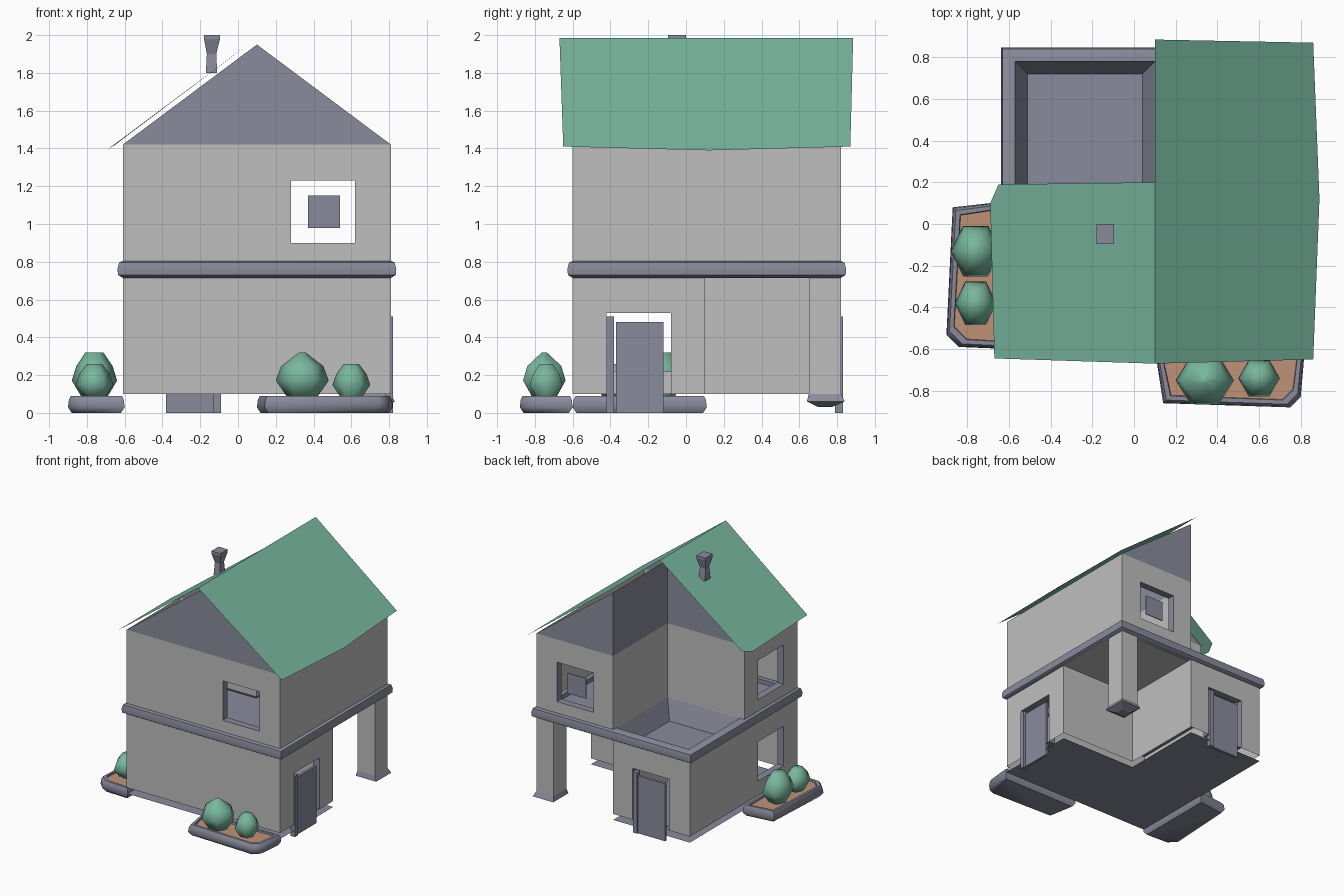
import bpy, bmesh, math
from mathutils import Vector

cube = bpy.data.objects.get("Cube")
if cube:
    bpy.data.objects.remove(cube)


def material(name, rgb):
    m = bpy.data.materials.new(name)
    m.use_nodes = True
    m.diffuse_color = (*rgb, 1)
    m.node_tree.nodes["Principled BSDF"].inputs["Base Color"].default_value = (*rgb, 1)
    return m


WALL = material("plaster_grey", (.52, .52, .52))
SLATE = material("slate_blue", (.25, .26, .33))
GREEN = material("leaf_green", (.19, .47, .34))
SOIL = material("soil_brown", (.52, .29, .19))

# House outline: outer walls and the inner corner lines
L, R, F, B, MID, CUT = -.61, .81, -.6, .82, .1, .1


def finish(name, bm, mat, smooth=None, normals=True):
    if normals:
        bmesh.ops.remove_doubles(bm, verts=bm.verts, dist=.0005)
        bmesh.ops.recalc_face_normals(bm, faces=bm.faces)
    me = bpy.data.meshes.new(name)
    bm.to_mesh(me)
    bm.free()
    me.materials.append(mat)
    ob = bpy.data.objects.new(name, me)
    bpy.context.collection.objects.link(ob)
    if smooth:
        bpy.ops.object.select_all(action="DESELECT")
        ob.select_set(True)
        bpy.context.view_layer.objects.active = ob
        bpy.ops.object.shade_smooth_by_angle(angle=math.radians(smooth))
    return ob


def face(bm, pts):
    return bm.faces.new([bm.verts.new(p) for p in pts])


def sheet(name, pts, mat):
    bm = bmesh.new()
    face(bm, pts)
    return finish(name, bm, mat, normals=False)


def loft(name, rings, mat, caps=True, closed=False, smooth=None):
    """Skin a stack of equal-length point rings."""
    bm = bmesh.new()
    vs = [[bm.verts.new(p) for p in ring] for ring in rings]
    pairs = list(zip(vs, vs[1:])) + ([(vs[-1], vs[0])] if closed else [])
    n = len(vs[0])
    for a, b in pairs:
        for i in range(n):
            bm.faces.new((a[i], a[(i + 1) % n], b[(i + 1) % n], b[i]))
    if caps and not closed:
        bm.faces.new(vs[0][::-1])
        bm.faces.new(vs[-1])
    return finish(name, bm, mat, smooth)


def rect(x0, x1, y0, y1, z, grow=0):
    return [(x0 - grow, y0 - grow, z), (x1 + grow, y0 - grow, z),
            (x1 + grow, y1 + grow, z), (x0 - grow, y1 + grow, z)]


def box(name, x0, x1, y0, y1, z0, z1, mat):
    return loft(name, [rect(x0, x1, y0, y1, z) for z in (z0, z1)], mat)


def wall_ring(name, corners, z0, z1, holes):
    """Vertical walls round an outline; holes maps wall index to (a, b, low, high)."""
    bm = bmesh.new()
    n = len(corners)
    for i in range(n):
        a, b = Vector(corners[i]), Vector(corners[(i + 1) % n])
        axis = 0 if abs(b.x - a.x) > abs(b.y - a.y) else 1
        hole = holes.get(i)
        us, zs = [a[axis], b[axis]], [z0, z1]
        if hole:
            us = sorted(us + list(hole[:2]), reverse=a[axis] > b[axis])
            zs = sorted(set(zs + list(hole[2:])))
        for u, v in zip(us, us[1:]):
            for lo, hi in zip(zs, zs[1:]):
                if hole and hole[0] < (u + v) / 2 < hole[1] and hole[2] < (lo + hi) / 2 < hole[3]:
                    continue
                p = lambda t, z: (t, a.y, z) if axis == 0 else (a.x, t, z)
                face(bm, [p(u, lo), p(v, lo), p(v, hi), p(u, hi)])
    bmesh.ops.remove_doubles(bm, verts=bm.verts, dist=.0005)
    return finish(name, bm, WALL, normals=False)


def reveal(name, axis, at, depth, hole):
    """Lining of a wall opening, running inwards from the wall face."""
    a, b, lo, hi = hole
    p = lambda t, d, z: (t, d, z) if axis == "y" else (d, t, z)
    rings = [[p(a, d, lo), p(b, d, lo), p(b, d, hi), p(a, d, hi)] for d in (at, at + depth)]
    return loft(name, rings, SLATE, caps=False)


# Walls of both storeys
upper_win, back_win = (.28, .62, .9, 1.23), (.28, .62, .9, 1.23)
side_win, low_win, door = (-.42, -.08, .9, 1.23), (-.42, -.08, .22, .55), (-.42, -.08, .1, .53)
lower = [(L, F), (R, F), (R, CUT), (MID, CUT), (MID, B), (L, B)]
upper = [(L, F), (R, F), (R, B), (MID, B), (MID, CUT), (L, CUT)]
wall_ring("lower_walls", lower, .1, .74, {1: door, 4: door, 5: low_win})
wall_ring("upper_walls", upper, .78, 1.42, {0: upper_win, 2: back_win, 5: side_win})

# Linings of the openings
for name, axis, at, depth, hole in (
        ("front_window", "y", F, .06, upper_win), ("back_window", "y", B, -.06, back_win),
        ("side_window_upper", "x", L, .06, side_win), ("side_window_lower", "x", L, .06, low_win),
        ("right_doorway", "x", R, -.06, door), ("back_doorway", "y", B, -.06, door)):
    reveal(name + "_lining", axis, at, depth, hole)
box("back_window_pane", .37, .54, B - .034, B - .028, .98, 1.15, SLATE)

# Doors and hinge posts
box("right_door", R - .02, R, -.37, -.12, 0, .48, SLATE)
box("right_door_post", R - .03, R + .01, -.42, -.38, 0, .51, SLATE)
box("back_door", -.38, -.13, B - .02, B, 0, .48, SLATE)
box("back_door_post", -.13, -.09, B - .03, B + .01, 0, .51, SLATE)

# Floors, porch ceiling and ground sheet
sheet("ground_sheet", [(x, y, .05) for x, y in lower], SLATE)
sheet("upper_floor", [(x, y, .77) for x, y in upper], SLATE)
sheet("porch_ceiling", rect(MID, R, CUT, B, .715), WALL)

# Moulded band between the storeys
profile = [(0, .715), (.025, .73), (.028, .76), (.02, .795), (0, .805), (-.04, .805), (-.04, .715)]
loft("storey_band", [rect(L, R, F, B, z, g) for g, z in profile], SLATE, closed=True, smooth=40)

# Sunken terrace
loft("terrace_basin", [rect(L + .04, MID, CUT, B - .04, .8), rect(L + .1, MID - .06, CUT + .06, B - .1, .64)][::-1],
     SLATE, caps=False)
sheet("terrace_floor", rect(L + .1, MID - .06, CUT + .06, B - .1, .64), SLATE)

# Porch pillar and foot
box("porch_pillar", R - .16, R, B - .17, B, .08, .72, WALL)
loft("pillar_foot", [rect(R - .12, R - .04, B - .12, B - .05, .03),
                     rect(R - .17, R + .02, B - .18, B + .02, .06),
                     rect(R - .16, R, B - .17, B, .1)], SLATE)

# Gables
bm = bmesh.new()
eave, top = 1.42, 1.95
face(bm, [(L, F, eave), (R, F, eave), (MID, F, top)])
face(bm, [(R, B, eave), (MID, B, eave), (MID, B, top)])
face(bm, [(MID, CUT, eave), (L, CUT, eave), (MID, CUT, top)])
face(bm, [(MID, B, eave), (MID, CUT, eave), (MID, CUT, top), (MID, B, top)])
finish("gables", bm, SLATE, normals=False)

# Roof: full slope on one side, half slope over the terrace side
bm = bmesh.new()
face(bm, [(MID, -.67, 1.985), (.86, -.65, 1.41), (.89, .12, 1.39), (.86, .87, 1.41), (MID, .885, 1.985)])
face(bm, [(MID, .2, 1.985), (-.65, .19, 1.42), (-.69, .1, 1.395), (-.67, -.645, 1.41), (MID, -.67, 1.985)])
finish("roof", bm, GREEN, normals=False)

# Chimney
loft("chimney", [rect(-.17, -.11, -.08, -.01, 1.8), rect(-.165, -.115, -.07, -.02, 1.9),
                 rect(-.18, -.095, -.095, 0, 1.98), rect(-.18, -.095, -.095, 0, 2)], SLATE)


# Planters with chamfered outer corners
def planter(name, outline):
    c = sum((Vector(p) for p in outline), Vector((0, 0))) / len(outline)

    def ring(z, inset):
        out = []
        for p in outline:
            d = Vector(p) - c
            out.append((p[0] - math.copysign(inset, d.x), p[1] - math.copysign(inset, d.y), z))
        return out
    loft(name + "_rim", [ring(0, .02), ring(.03, 0), ring(.07, .005), ring(.09, .015),
                         ring(.09, .035), ring(.07, .04)], SLATE, smooth=50)
    sheet(name + "_soil", ring(.078, .036), SOIL)


planter("front_planter", [(.14, -.86), (.75, -.88), (.8, -.83), (.82, -.6), (.1, -.6)])
planter("side_planter", [(-.84, -.59), (-.6, -.6), (-.6, .11), (-.87, .08), (-.9, -.53)])


# Shrubs
def shrub(name, x, y, rx, ry, z0, z1, stem=.55, tip=.4):
    levels = ((0, stem), (.38, 1), (.7, .8), (1, tip))
    rings = [[(x + rx * r * math.cos(math.tau * i / 6), y + ry * r * math.sin(math.tau * i / 6),
               z0 + (z1 - z0) * t) for i in range(6)] for t, r in levels]
    loft(name, rings, GREEN, smooth=60)


shrub("front_shrub_large", .34, -.75, .14, .13, .08, .32, tip=.12)
shrub("front_shrub_small", .6, -.74, .1, .1, .08, .26)
shrub("side_shrub_large", -.76, -.13, .12, .14, .08, .32)
shrub("side_shrub_small", -.76, -.38, .1, .12, .08, .26)
